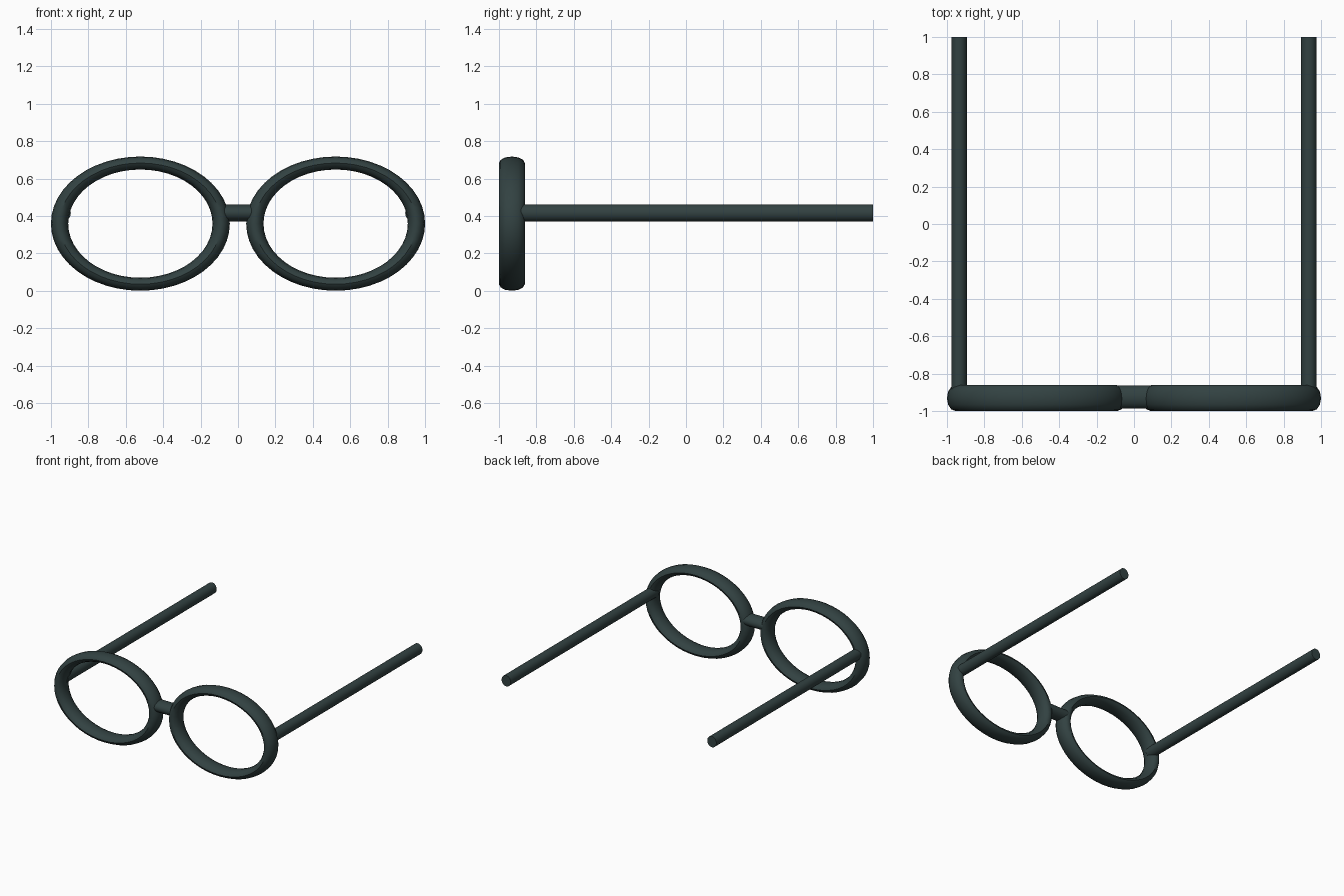
import bpy
from math import pi

if "Cube" in bpy.data.objects:
    bpy.data.objects.remove(bpy.data.objects["Cube"])

frame_mat = bpy.data.materials.new("dark slate frame")
frame_mat.diffuse_color = (0.032, 0.054, 0.054, 1)
frame_mat.use_nodes = True
frame_mat.node_tree.nodes["Principled BSDF"].inputs["Base Color"].default_value = frame_mat.diffuse_color


def finish(name, scale):
    """Name, size, smooth and colour the active object."""
    ob = bpy.context.object
    ob.name = name
    ob.scale = scale
    bpy.ops.object.transform_apply(location=False, rotation=True, scale=True)
    bpy.ops.object.shade_smooth_by_angle(angle=pi / 4)
    ob.data.materials.append(frame_mat)
    return ob


def rod(name, centre, rotation, scale):
    """Rod of unit radius and length, scaled in its own axes."""
    bpy.ops.mesh.primitive_cylinder_add(vertices=32, radius=1, depth=1,
                                        location=centre, rotation=rotation)
    return finish(name, scale)


for side, label in ((-1, "left"), (1, "right")):
    # Oval lens rim, deeper than it is thick
    bpy.ops.mesh.primitive_torus_add(major_segments=48, minor_segments=12,
                                     major_radius=1, minor_radius=0.107,
                                     location=(side * 0.522, -0.931, 0.359),
                                     rotation=(pi / 2, 0, 0))
    finish(label + "_rim", (0.432, 0.324, 0.069 / 0.107))

    # Straight temple arm, set into the outer edge of the rim
    rod(label + "_temple", (side * 0.935, 0.035, 0.416), (pi / 2, 0, 0),
        (0.041, 0.045, 1.93))

# Nose bridge, a flattened rod between the rims
rod("bridge", (0, -0.925, 0.416), (0, pi / 2, 0), (0.045, 0.061, 0.2))
